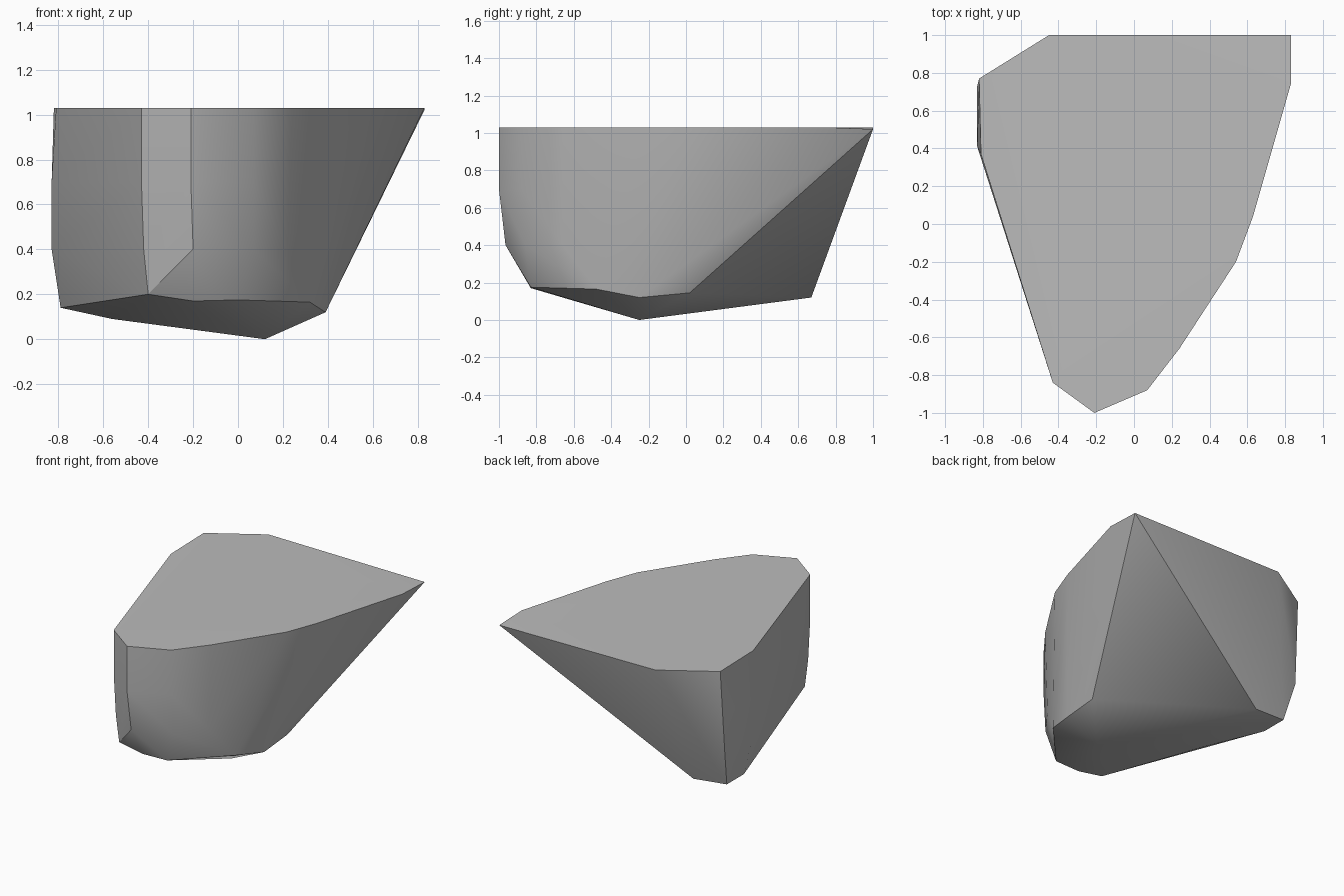
import bpy
import bmesh
import math

# Remove the default object
default_cube = bpy.data.objects.get("Cube")
if default_cube is not None:
    bpy.data.objects.remove(default_cube, do_unlink=True)


def make_material(name, colour):
    """Plain flat material with matching viewport and render colour."""
    material = bpy.data.materials.new(name)
    material.use_nodes = True
    material.diffuse_color = colour
    shader = material.node_tree.nodes["Principled BSDF"]
    shader.inputs["Base Color"].default_value = colour
    return material


def level(outline, height):
    """Lift a flat outline to a height."""
    return [(x, y, height) for x, y in outline]


def convex_solid(name, points, material):
    """Wrap a set of corner points in a tight convex skin."""
    bm = bmesh.new()
    for point in points:
        bm.verts.new(point)
    bmesh.ops.convex_hull(bm, input=list(bm.verts))
    unused = [v for v in bm.verts if not v.link_faces]
    bmesh.ops.delete(bm, geom=unused, context="VERTS")
    bmesh.ops.dissolve_limit(bm, angle_limit=math.radians(0.5),
                             verts=list(bm.verts), edges=list(bm.edges))
    bmesh.ops.recalc_face_normals(bm, faces=list(bm.faces))
    mesh = bpy.data.meshes.new(name)
    bm.to_mesh(mesh)
    bm.free()
    mesh.materials.append(material)
    solid = bpy.data.objects.new(name, mesh)
    bpy.context.collection.objects.link(solid)
    return solid


# Flat top outline, with the long pointed back corner
top_outline = [(-.45, 1), (.83, .74), (.63, .04), (.54, -.2), (.24, -.66),
               (.07, -.88), (-.21, -1), (-.43, -.84), (-.81, .37), (-.82, .77)]
back_tip = [(.83, 1, 1.02)]

# Upright walls: front nose and right-hand cheek
wall_outline = [(-.83, .73), (-.83, .41), (-.43, -.84), (-.21, -1), (.07, -.88)]
lower_wall_outline = [(-.83, .73), (-.83, .41), (-.42, -.83), (-.2, -.965),
                      (.07, -.86), (.22, -.66)]

# Chamfered lower rim and the shallow keel beneath it
lower_rim = [(-.79, .65, .14), (-.79, .45, .14), (-.4, -.82, .2),
             (-.2, -.83, .17), (0, -.83, .175), (.32, -.48, .165),
             (.39, -.25, .12), (.39, .02, .145), (-.53, .67, .12)]
keel = [(-.56, .1, .09), (.12, -.25, 0)]

corners = (level(top_outline, 1.03) + back_tip + level(wall_outline, .7)
           + level(lower_wall_outline, .4) + lower_rim + keel)

stone = convex_solid("faceted_stone", corners,
                     make_material("stone_grey", (.5, .5, .5, 1)))

# Smooth the gentle facets and keep the hard corners
bpy.ops.object.select_all(action="DESELECT")
stone.select_set(True)
bpy.context.view_layer.objects.active = stone
bpy.ops.object.shade_smooth_by_angle(angle=math.radians(30))
